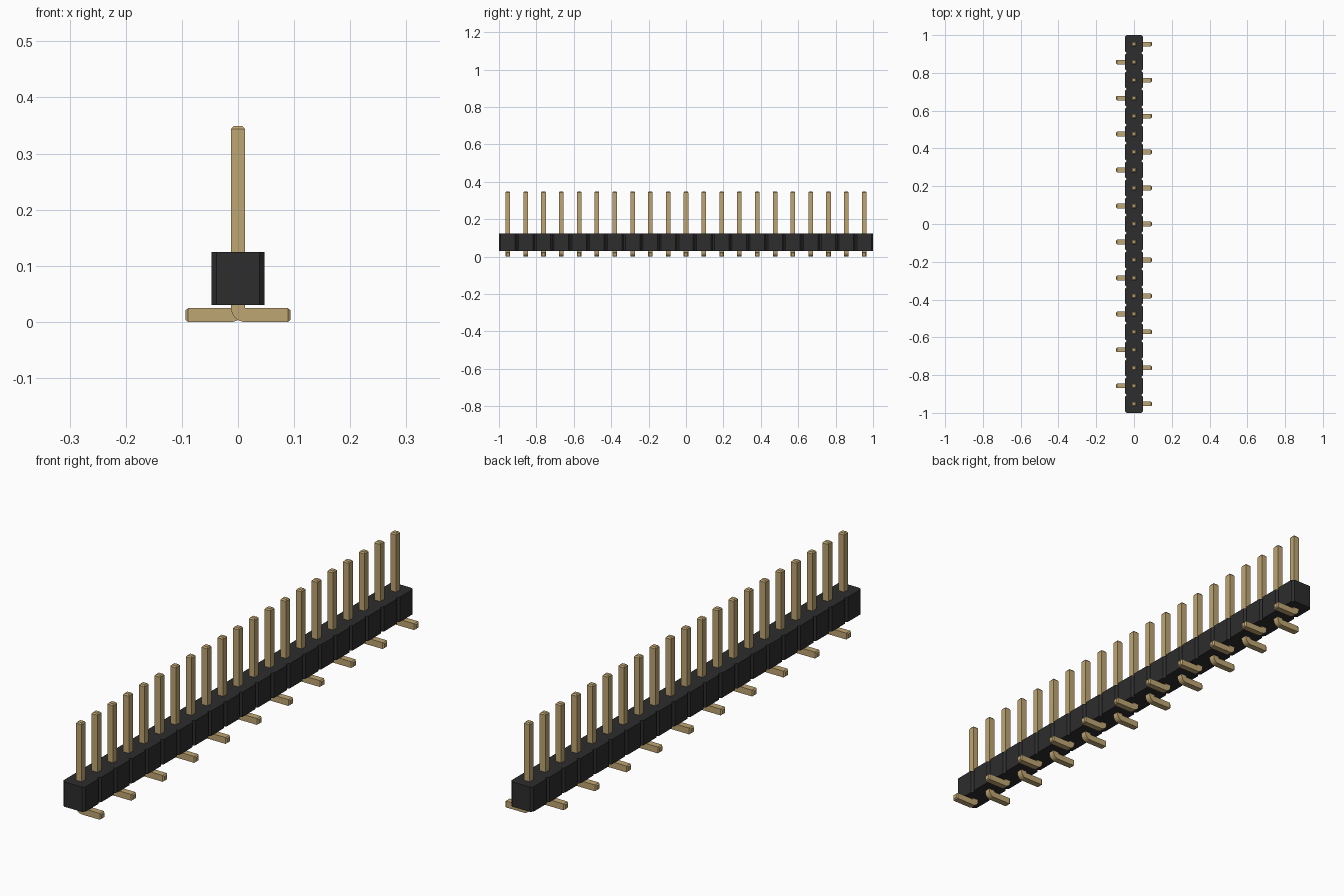
import bpy, bmesh, math

cube = bpy.data.objects.get("Cube")
if cube:
    bpy.data.objects.remove(cube, do_unlink=True)

COUNT = 21
PITCH = 2 / COUNT
HALF = 0.047          # half width of the housing
CHAMFER = 0.009       # corner cut on each housing segment
BOTTOM, TOP = 0.03, 0.125
R = 0.0122            # half thickness of a pin
TIP = 0.005           # length of the tapered pin ends
PIN_TOP, REACH = 0.349, 0.094


def material(name, rgb):
    m = bpy.data.materials.new(name)
    m.use_nodes = True
    m.diffuse_color = (*rgb, 1)
    m.node_tree.nodes["Principled BSDF"].inputs["Base Color"].default_value = (*rgb, 1)
    return m


black = material("black plastic", (0.026, 0.026, 0.027))
gold = material("gold metal", (0.52, 0.38, 0.17))


def finish(bm, name, mat):
    bmesh.ops.remove_doubles(bm, verts=bm.verts, dist=1e-5)
    bmesh.ops.recalc_face_normals(bm, faces=bm.faces)
    mesh = bpy.data.meshes.new(name)
    bm.to_mesh(mesh)
    bm.free()
    mesh.materials.append(mat)
    return mesh


def place(name, mesh, y=0.0, turn=0.0):
    ob = bpy.data.objects.new(name, mesh)
    ob.location.y = y
    ob.rotation_euler.z = turn
    bpy.context.collection.objects.link(ob)


# Housing: one outline with a notch between segments, extruded upward
side = []
for i in range(COUNT):
    y0, y1 = -1 + i * PITCH, -1 + (i + 1) * PITCH
    side += [(HALF - CHAMFER, y0), (HALF, y0 + CHAMFER), (HALF, y1 - CHAMFER)]
side.append((HALF - CHAMFER, 1))
outline = side + [(-x, y) for x, y in reversed(side)]
bm = bmesh.new()
base = bm.faces.new([bm.verts.new((x, y, BOTTOM)) for x, y in outline])
top = bmesh.ops.extrude_face_region(bm, geom=[base], use_keep_orig=True)["geom"]
bmesh.ops.translate(bm, vec=(0, 0, TOP - BOTTOM),
                    verts=[v for v in top if isinstance(v, bmesh.types.BMVert)])
place("housing", finish(bm, "housing", black))

# Pin: square sections swept down, round the bend and out along the foot
# Each section is outer point, inner point (x, z) and half depth
small = R - 0.004
sections = [((-small, PIN_TOP), (small, PIN_TOP), small),
            ((-R, PIN_TOP - TIP), (R, PIN_TOP - TIP), R)]
for k in range(9):
    a = math.pi / 2 * k / 8
    sections.append(((R - 2 * R * math.cos(a), 2 * R - 2 * R * math.sin(a)), (R, 2 * R), R))
sections += [((REACH - TIP, 0), (REACH - TIP, 2 * R), R),
             ((REACH, R - small), (REACH, R + small), small)]
bm = bmesh.new()
rings = []
for (ox, oz), (ix, iz), d in sections:
    rings.append([bm.verts.new(p) for p in
                  ((ox, -d, oz), (ix, -d, iz), (ix, d, iz), (ox, d, oz))])
for a, b in zip(rings, rings[1:]):
    for j in range(4):
        n = (j + 1) % 4
        if (a[j].co - b[j].co).length + (a[n].co - b[n].co).length > 1e-5:
            bm.faces.new((a[j], a[n], b[n], b[j]))
bm.faces.new(rings[0])
bm.faces.new(rings[-1])
pin = finish(bm, "pin", gold)
pin.shade_smooth()
pin.set_sharp_from_angle(angle=math.radians(30))

# Row of pins, with feet alternating left and right
for i in range(COUNT):
    place(f"pin_{i + 1}", pin, -1 + (i + 0.5) * PITCH, math.pi * (i % 2))
